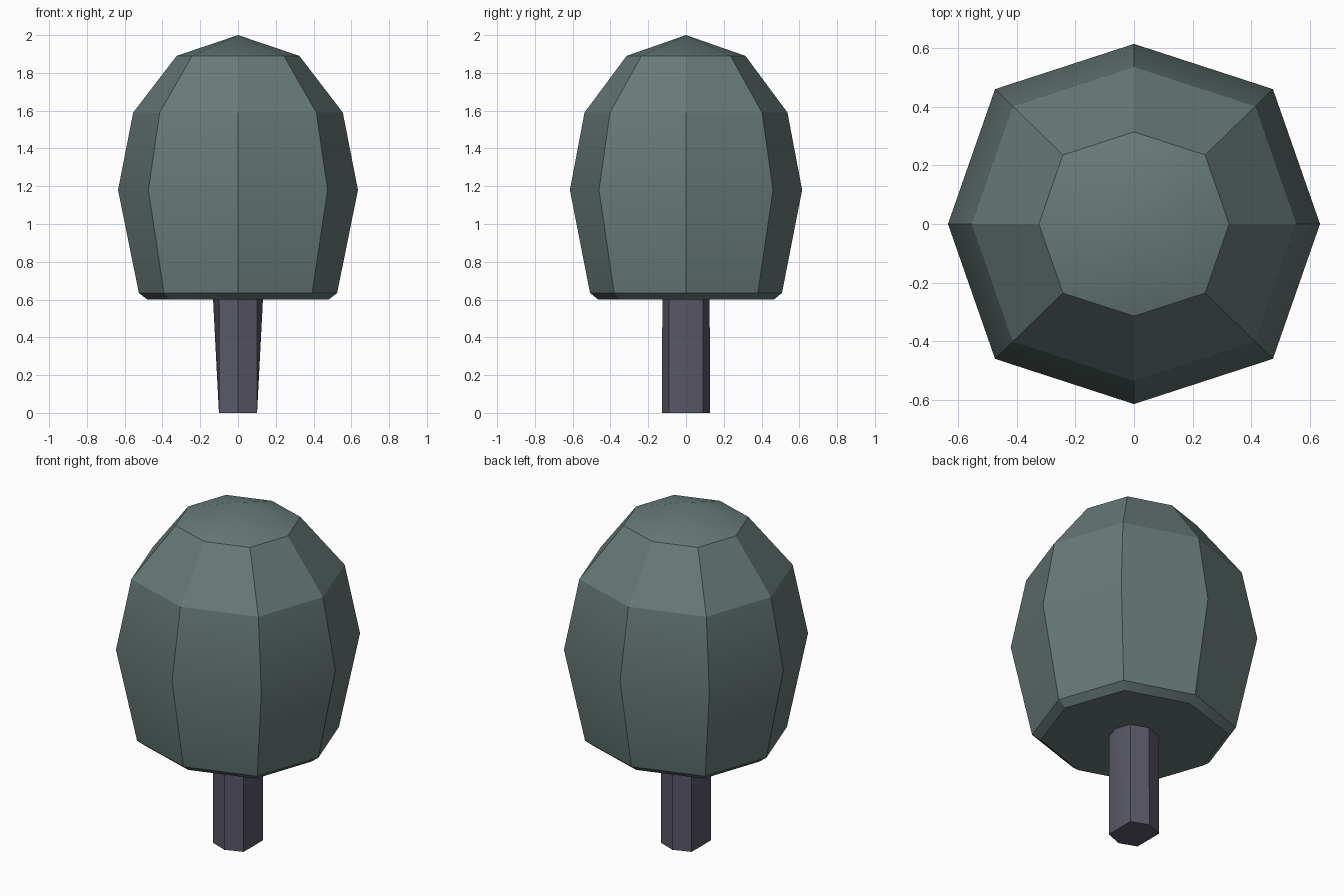
import bpy, bmesh, math

if "Cube" in bpy.data.objects:
    bpy.data.objects.remove(bpy.data.objects["Cube"])


def ring(bm, z, rx, ry, dx, dy):
    """Eight-sided ring: axis corners at rx/ry, diagonal corners at dx/dy."""
    pts = [(rx, 0), (dx, dy), (0, ry), (-dx, dy),
           (-rx, 0), (-dx, -dy), (0, -ry), (dx, -dy)]
    return [bm.verts.new((x, y, z)) for x, y in pts]


def loft(name, rings, color, apex=None):
    bm = bmesh.new()
    loops = [ring(bm, *r) for r in rings]
    for a, b in zip(loops, loops[1:]):
        for i in range(8):
            j = (i + 1) % 8
            bm.faces.new((a[i], a[j], b[j], b[i]))
    bm.faces.new(loops[0][::-1])
    top = loops[-1]
    if apex is None:
        bm.faces.new(top)
    else:
        tip = bm.verts.new((0, 0, apex))
        for i in range(8):
            bm.faces.new((top[i], top[(i + 1) % 8], tip))
    bmesh.ops.recalc_face_normals(bm, faces=bm.faces)
    # Soften only the shallow bends, keep facets crisp
    for f in bm.faces:
        f.smooth = True
    for e in bm.edges:
        e.smooth = e.calc_face_angle(0) < math.radians(24)
    mesh = bpy.data.meshes.new(name)
    bm.to_mesh(mesh)
    bm.free()
    obj = bpy.data.objects.new(name, mesh)
    bpy.context.collection.objects.link(obj)
    mat = bpy.data.materials.new(name + "_color")
    mat.diffuse_color = color
    mat.use_nodes = True
    mat.node_tree.nodes["Principled BSDF"].inputs["Base Color"].default_value = mat.diffuse_color
    mesh.materials.append(mat)
    return obj


# Trunk, flaring sideways toward the crown
loft("trunk",
     [(0.0, 0.101, 0.128, 0.10, 0.09),
      (0.6, 0.132, 0.125, 0.10, 0.09)],
     (0.10, 0.097, 0.137, 1))

# Leafy crown: bevelled base, belly, shoulder, cap and tip
profile = [(0.6, 0.48), (0.635, 0.525), (1.18, 0.635), (1.59, 0.555), (1.89, 0.325)]
loft("crown",
     [(z, r, r * 0.968, r * 0.747, r * 0.725) for z, r in profile],
     (0.136, 0.195, 0.188, 1), apex=2.0)
